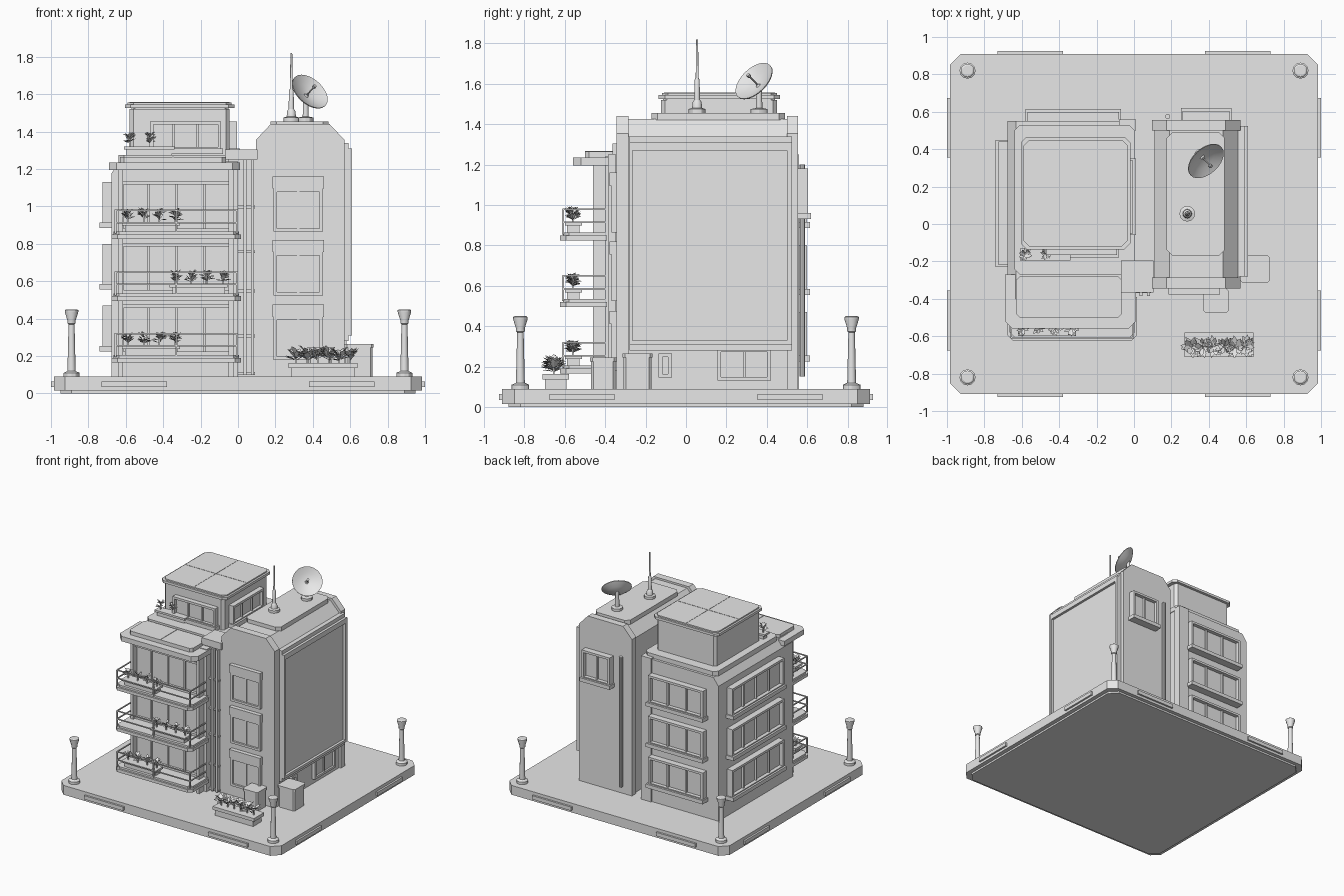
import bpy, bmesh, math, random
from mathutils import Vector, Matrix

random.seed(4)
cube = bpy.data.objects.get("Cube")
if cube:
    bpy.data.objects.remove(cube, do_unlink=True)

grey = bpy.data.materials.new("plain_grey")
grey.use_nodes = True
grey.diffuse_color = (0.8, 0.8, 0.8, 1)
grey.node_tree.nodes["Principled BSDF"].inputs["Base Color"].default_value = (0.8, 0.8, 0.8, 1)


def finish(name, bm, smooth=False):
    bmesh.ops.recalc_face_normals(bm, faces=bm.faces)
    mesh = bpy.data.meshes.new(name)
    bm.to_mesh(mesh)
    bm.free()
    mesh.materials.append(grey)
    obj = bpy.data.objects.new(name, mesh)
    bpy.context.collection.objects.link(obj)
    if smooth:
        bpy.ops.object.select_all(action='DESELECT')
        obj.select_set(True)
        bpy.context.view_layer.objects.active = obj
        bpy.ops.object.shade_smooth_by_angle()
    return obj


def add_box(bm, x0, x1, y0, y1, z0, z1):
    size = Matrix.Diagonal((x1 - x0, y1 - y0, z1 - z0, 1))
    place = Matrix.Translation(((x0 + x1) / 2, (y0 + y1) / 2, (z0 + z1) / 2))
    bmesh.ops.create_cube(bm, size=1, matrix=place @ size)


def boxes(name, *dims):
    bm = bmesh.new()
    for d in dims:
        add_box(bm, *d)
    return finish(name, bm)


def prism(name, points, lo, hi, axis="z"):
    """Extrude a flat outline along z, or an x-z outline along y."""
    bm = bmesh.new()
    at = (lambda p, h: (p[0], p[1], h)) if axis == "z" else (lambda p, h: (p[0], h, p[1]))
    low, high = ([bm.verts.new(at(p, h)) for p in points] for h in (lo, hi))
    bm.faces.new(low)
    bm.faces.new(high)
    n = len(points)
    for i in range(n):
        bm.faces.new((low[i], low[(i + 1) % n], high[(i + 1) % n], high[i]))
    return finish(name, bm)


def slab(name, x0, x1, y0, y1, z0, z1, cut=0.03, front_only=False):
    pts = [(x0, y0 + cut), (x0 + cut, y0), (x1 - cut, y0), (x1, y0 + cut)]
    pts += [(x1, y1), (x0, y1)] if front_only else [
        (x1, y1 - cut), (x1 - cut, y1), (x0 + cut, y1), (x0, y1 - cut)]
    return prism(name, pts, z0, z1)


def lathe(name, x, y, profile, sides=16, tilt=None):
    bm = bmesh.new()
    rings = [[bm.verts.new((r * math.cos(a), r * math.sin(a), z))
              for a in (2 * math.pi * i / sides for i in range(sides))] for r, z in profile]
    for a, b in zip(rings, rings[1:]):
        for i in range(sides):
            j = (i + 1) % sides
            bm.faces.new((a[i], a[j], b[j], b[i]))
    bm.faces.new(rings[0])
    bm.faces.new(rings[-1])
    if tilt:
        bm.transform(tilt)
    bm.transform(Matrix.Translation((x, y, 0)))
    return finish(name, bm, True)


def window(name, side, wall, u0, u1, z0, z1, panes, depth=0.04, sill=True):
    """Frame, recessed glass, mullions and sill on the wall facing side."""
    bm = bmesh.new()
    sign = 1 if side in ("back", "right") else -1

    def part(a, b, out, low, high):
        d0, d1 = sorted((wall - sign * 0.005, wall + sign * out))
        add_box(bm, *((a, b, d0, d1) if side in ("front", "back") else (d0, d1, a, b)), low, high)

    t = 0.018
    part(u0, u1, depth * 0.4, z0, z1)
    for low, high in ((z0, z0 + t), (z1 - t, z1)):
        part(u0, u1, depth, low, high)
    for a in (u0, u1 - t):
        part(a, a + t, depth, z0, z1)
    for i in range(1, panes):
        c = u0 + (u1 - u0) * i / panes
        part(c - 0.006, c + 0.006, depth * 0.7, z0, z1)
    if sill:
        part(u0 - 0.01, u1 + 0.01, depth + 0.015, z0 - 0.02, z0 + 0.01)
    return finish(name, bm)


def plants(name, xs, y, z, height, spread):
    bm = bmesh.new()
    for x in xs:
        add_box(bm, x - 0.004, x + 0.004, y - 0.004, y + 0.004, z, z + height * 0.6)
        for i in range(22):
            a = random.uniform(0, 2 * math.pi)
            root = Vector((x, y, z + height * random.uniform(0.25, 0.7)))
            out = Vector((math.cos(a), math.sin(a), random.uniform(0.1, 1.3))).normalized() * spread
            wide = Vector((-math.sin(a), math.cos(a), 0)) * spread * 0.2
            mid = root + out * 0.6 + Vector((0, 0, 0.006))
            bm.faces.new([bm.verts.new(p) for p in (root, mid - wide, root + out, mid + wide)])
    return finish(name, bm)


def planter(name, x0, x1, y0, y1, z, h):
    boxes(name, (x0 + 0.015, x1 - 0.015, y0 + 0.012, y1 - 0.012, z, z + h * 0.7),
          (x0, x1, y0, y1, z + h * 0.65, z + h))


# Ground plate with edge strips and lamps
slab("ground_foot", -0.95, 0.95, -0.88, 0.88, 0, 0.02, 0.06)
slab("ground_plate", -0.985, 0.985, -0.91, 0.91, 0.015, 0.09, 0.06)
for s in (-1, 1):
    for c in (-1, 1):
        m = 0.555 * c
        boxes("edge_strip", (m - 0.175, m + 0.175, s * 0.915 - 0.01, s * 0.915 + 0.01, 0.035, 0.065))
        m = 0.515 * c
        boxes("edge_strip", (s * 0.99 - 0.01, s * 0.99 + 0.01, m - 0.16, m + 0.16, 0.035, 0.065))
        lathe("lamp", s * 0.89, c * 0.82, [(0.043, 0.085), (0.043, 0.11), (0.022, 0.12), (0.016, 0.37),
              (0.022, 0.375), (0.022, 0.39), (0.036, 0.435), (0.036, 0.445), (0.028, 0.45)], 12)

# Left block with a sloped top edge
prism("left_block", [(-0.675, 0.085), (0, 0.085), (0, 1.24), (-0.63, 1.24), (-0.675, 1.18)], -0.40, 0.55, "y")
boxes("back_pilaster", (-0.08, 0.01, 0.5, 0.56, 0.085, 1.25))
slab("terrace_slab", -0.64, 0.005, -0.27, 0.53, 1.235, 1.275)
slab("front_canopy", -0.69, 0.01, -0.56, -0.27, 1.195, 1.235, 0.04, True)
slab("canopy_plate", -0.63, -0.065, -0.5, -0.28, 1.23, 1.265, 0.02)
boxes("canopy_ridge", (-0.35, -0.344, -0.5, -0.28, 1.26, 1.268))
for i, z in enumerate((0.165, 0.495, 0.825)):
    # Balcony: slab, glazing, posts and rails
    slab("balcony_slab", -0.675, 0.015, -0.625, -0.39, z, z + 0.025, 0.03, True)
    slab("balcony_lip", -0.665, 0.005, -0.61, -0.39, z + 0.02, z + 0.04, 0.03, True)
    window("balcony_window", "front", -0.40, -0.63, -0.03, z + 0.04, z + 0.31, 4, 0.04, False)
    rails = []
    for h in (0.085, 0.15):
        rails += [(-0.66, 0.0, -0.612, -0.604, z + h, z + h + 0.008)]
        rails += [(x, x + 0.008, -0.612, -0.40, z + h, z + h + 0.008) for x in (-0.66, -0.008)]
    rails += [(x, x + 0.01, -0.613, -0.603, z + 0.03, z + 0.155) for x in (-0.66, -0.335, -0.01)]
    boxes("balcony_railing", *rails)
    left = -0.365 if i == 1 else -0.62
    planter("balcony_planter", left, left + 0.31, -0.60, -0.515, z + 0.04, 0.05)
    plants("balcony_plants", [left + 0.03 + 0.085 * k for k in range(4)], -0.56, z + 0.08, 0.08, 0.045)
    # Block windows
    window("left_window", "left", -0.675, -0.22, 0.44, z + 0.08, z + 0.305, 4, 0.05)
    window("block_back_window", "back", 0.55, -0.57, -0.08, z + 0.08, z + 0.305, 3, 0.05)
for x in (-0.64, -0.05):
    boxes("balcony_column", (x, x + 0.025, -0.46, -0.39, 0.09, 1.2))

# Penthouse
slab("penthouse", -0.58, -0.045, -0.125, 0.45, 1.26, 1.52, 0.02)
slab("penthouse_cornice", -0.57, -0.05, -0.115, 0.44, 1.505, 1.53, 0.02)
slab("penthouse_roof", -0.605, -0.02, -0.135, 0.465, 1.525, 1.545, 0.03)
slab("penthouse_roof_panel", -0.59, -0.035, -0.12, 0.45, 1.54, 1.555, 0.03)
boxes("roof_seams", (-0.315, -0.311, -0.11, 0.44, 1.55, 1.557), (-0.58, -0.045, 0.163, 0.167, 1.55, 1.557))
window("penthouse_front_window", "front", -0.125, -0.47, -0.09, 1.30, 1.455, 3)
window("penthouse_side_window", "right", -0.045, -0.05, 0.34, 1.30, 1.455, 3)
planter("terrace_planter", -0.61, -0.34, -0.195, -0.13, 1.275, 0.045)
plants("terrace_plants", (-0.58, -0.47), -0.16, 1.31, 0.09, 0.04)

# Link between the two blocks
boxes("link_column", (-0.05, 0.1, -0.35, -0.21, 0.085, 1.29))
boxes("link_cap", (-0.07, 0.105, -0.365, -0.195, 1.25, 1.305))
boxes("link_bands", *[(0, 0.09, -0.37, -0.34, z, z + 0.015) for z in (0.1, 0.3, 0.54, 0.75, 0.99)])
boxes("downpipe", (0.03, 0.045, -0.385, -0.35, 0.1, 1.25), (0.07, 0.085, -0.385, -0.35, 0.1, 1.25))


# Right tower with sloped shoulders
def tower_outline(inset):
    a, b, top = 0.095 + inset, 0.57 - inset, 1.44 - inset
    return [(a, 0.085), (b, 0.085), (b, 1.355 - inset), (b - 0.08, top), (a + 0.08, top), (a, 1.355 - inset)]


prism("tower_core", tower_outline(0.015), -0.30, 0.51, "y")
prism("tower_front_frame", tower_outline(0), -0.345, -0.285, "y")
prism("tower_back_frame", tower_outline(0), 0.5, 0.555, "y")
slab("tower_roof_plate", 0.175, 0.485, -0.17, 0.49, 1.42, 1.455, 0.03)
boxes("side_panel", (0.55, 0.59, -0.28, 0.525, 0.28, 1.34))
boxes("side_panel_frame", (0.55, 0.61, -0.28, -0.265, 0.31, 1.31), (0.55, 0.61, 0.5, 0.525, 0.31, 1.31),
      (0.55, 0.61, -0.28, 0.525, 1.27, 1.31), (0.55, 0.61, -0.28, 0.525, 0.31, 0.33))
window("side_window", "right", 0.555, 0.155, 0.42, 0.13, 0.29, 2, 0.025, False)
window("side_vent", "right", 0.555, -0.135, -0.07, 0.145, 0.265, 1, 0.025, False)
for z in (0.18, 0.525, 0.865):
    window("tower_window", "front", -0.345, 0.19, 0.455, z, z + 0.23, 2, 0.025, False)
    boxes("tower_window_hood", (0.185, 0.46, -0.378, -0.34, z + 0.23, z + 0.295))
window("tower_back_window", "back", 0.555, 0.26, 0.51, 0.95, 1.18, 2, 0.05)
lathe("drain_pipe", 0.18, 0.575, [(0.014, 0.15), (0.014, 1.2)], 10)

# Roof antenna and tilted dish
lathe("antenna", 0.285, 0.055, [(0.042, 1.45), (0.042, 1.475), (0.025, 1.48), (0.022, 1.51), (0.015, 1.52),
      (0.012, 1.62), (0.007, 1.63), (0.005, 1.82)], 12)
lathe("dish_stand", 0.362, 0.362, [(0.042, 1.45), (0.042, 1.475), (0.016, 1.48), (0.014, 1.6)], 12)
aim = Matrix.Translation((0, 0, 1.6)) @ Vector((0.55, -0.6, 0.62)).to_track_quat('Z', 'Y').to_matrix().to_4x4()
lathe("dish", 0.372, 0.35, [(0.02, -0.022), (0.07, -0.006), (0.112, 0.02), (0.112, 0.025),
      (0.068, 0.002), (0.012, -0.012)], 24, aim)
lathe("dish_feed", 0.372, 0.35, [(0.004, -0.012), (0.004, 0.06), (0.01, 0.06), (0.01, 0.075)], 8, aim)

# Ground units and the front planter
for x0, x1, y0, y1, z in ((0.57, 0.725, -0.315, -0.165, 0.265), (0.37, 0.505, -0.475, -0.345, 0.245)):
    slab("service_unit", x0 + 0.005, x1 - 0.005, y0 + 0.005, y1 - 0.005, 0.085, z - 0.02, 0.012)
    slab("service_unit_lid", x0, x1, y0, y1, z - 0.02, z, 0.012)
planter("front_planter", 0.27, 0.64, -0.71, -0.58, 0.088, 0.075)
plants("front_plants", [0.31 + 0.058 * k for k in range(6)], -0.655, 0.15, 0.09, 0.065)
